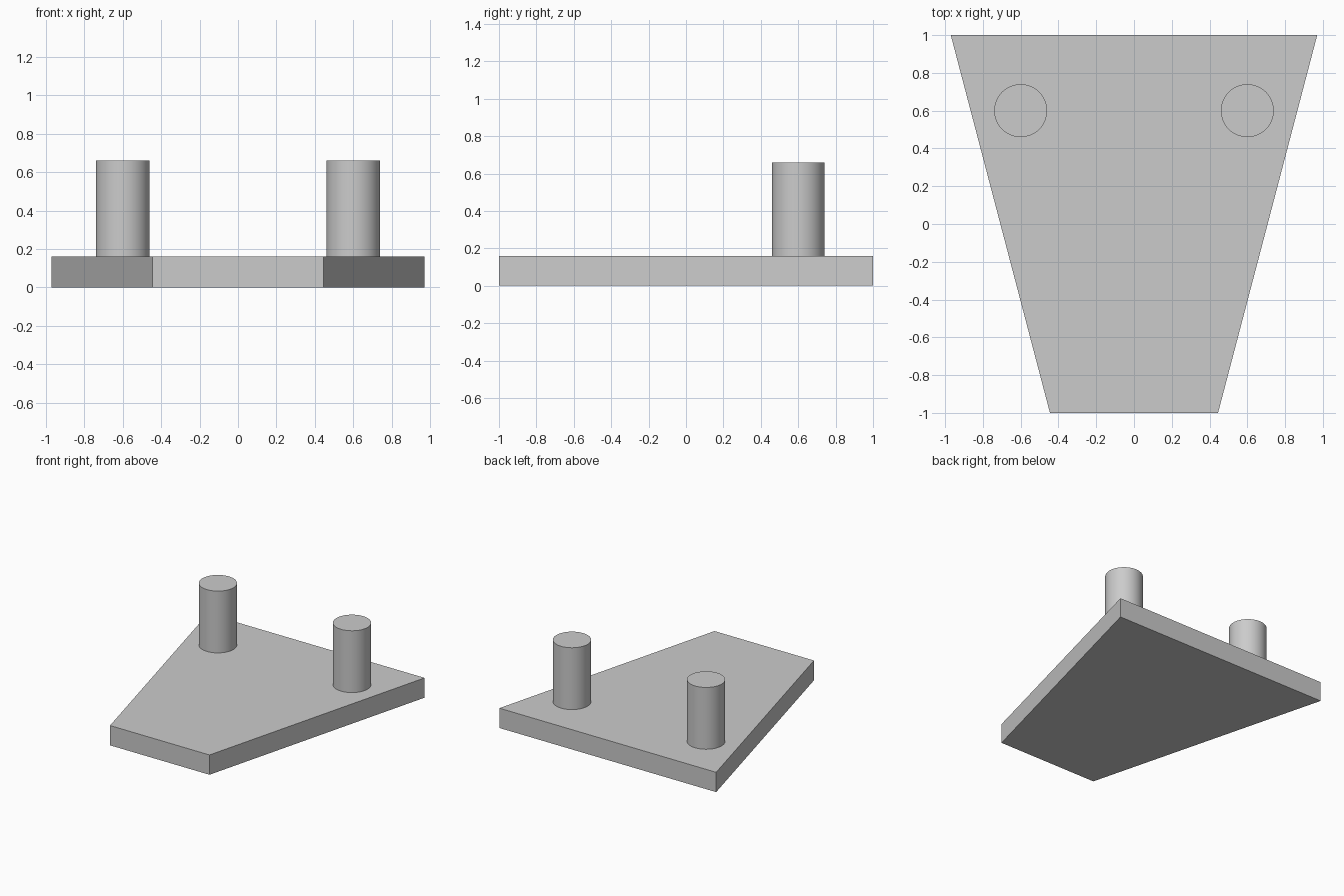
import bpy
import bmesh
from math import radians

cube = bpy.data.objects.get("Cube")
if cube:
    bpy.data.objects.remove(cube, do_unlink=True)

PLATE_TOP = 0.16
PEG_TOP = 0.66

# Single plain grey
grey = bpy.data.materials.new("plain grey")
grey.use_nodes = True
color = (0.6, 0.6, 0.6, 1)
grey.diffuse_color = color
grey.node_tree.nodes["Principled BSDF"].inputs["Base Color"].default_value = color

# Tapered base plate, extruded from its outline
bm = bmesh.new()
outline = [(-0.445, -1), (0.445, -1), (0.97, 1), (-0.97, 1)]
bottom = bm.faces.new([bm.verts.new((x, y, 0)) for x, y in outline])
extruded = bmesh.ops.extrude_face_region(bm, geom=[bottom], use_keep_orig=True)
top_verts = [g for g in extruded["geom"] if isinstance(g, bmesh.types.BMVert)]
bmesh.ops.translate(bm, verts=top_verts, vec=(0, 0, PLATE_TOP))
bmesh.ops.recalc_face_normals(bm, faces=bm.faces)
mesh = bpy.data.meshes.new("base_plate")
bm.to_mesh(mesh)
bm.free()
plate = bpy.data.objects.new("base_plate", mesh)
bpy.context.collection.objects.link(plate)
mesh.materials.append(grey)

# Pair of round pegs near the wide end
for name, side in (("left_peg", 1), ("right_peg", -1)):
    bpy.ops.mesh.primitive_cylinder_add(
        vertices=64, radius=0.14, depth=PEG_TOP - PLATE_TOP,
        location=(side * 0.6, 0.6, (PEG_TOP + PLATE_TOP) / 2))
    peg = bpy.context.object
    peg.name = name
    peg.data.materials.append(grey)
    bpy.ops.object.shade_smooth_by_angle(angle=radians(30))
